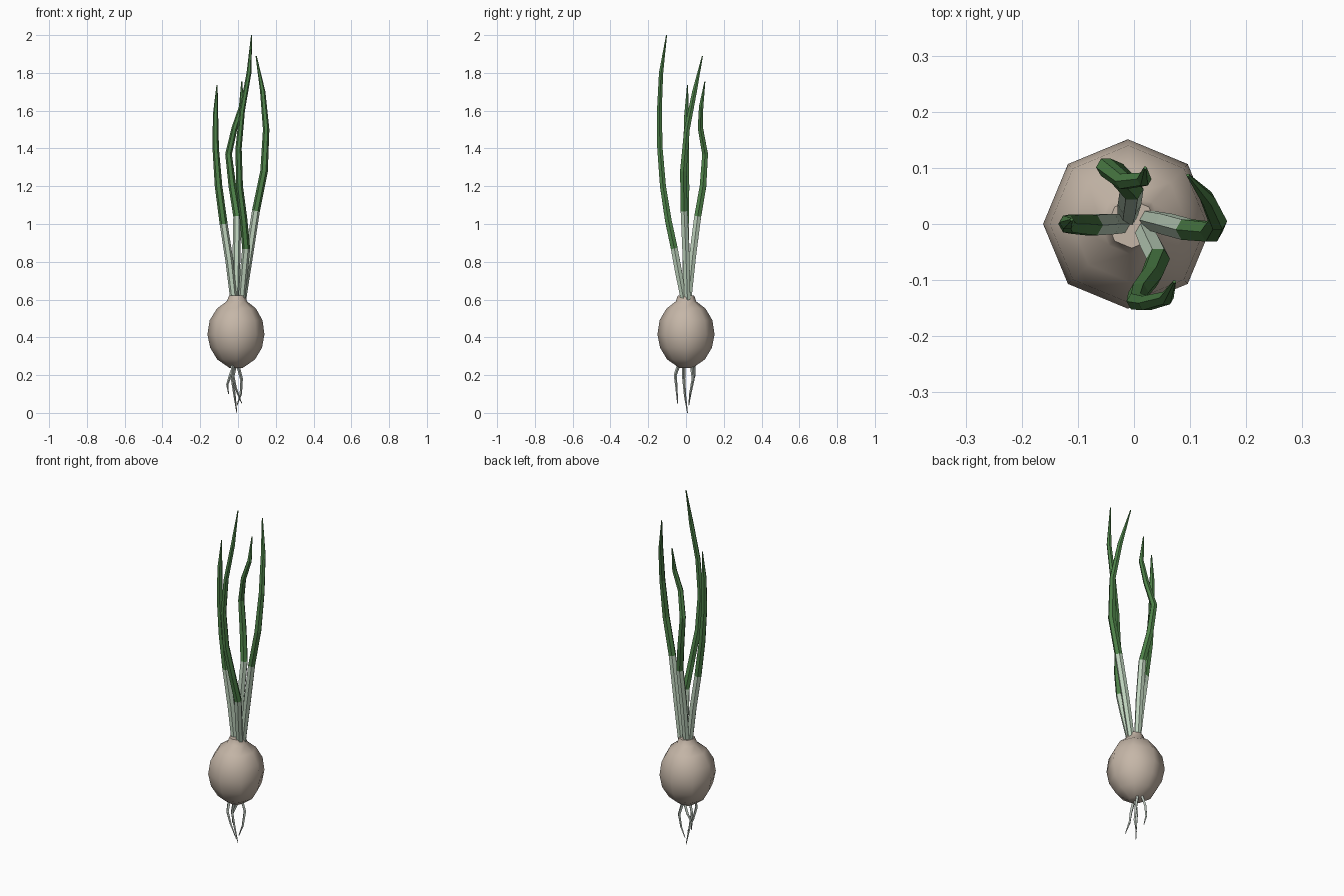
import bpy, bmesh, math
from mathutils import Vector

if "Cube" in bpy.data.objects:
    bpy.data.objects.remove(bpy.data.objects["Cube"])


def material(name, rgb):
    m = bpy.data.materials.new(name)
    m.diffuse_color = (*rgb, 1)
    m.use_nodes = True
    m.node_tree.nodes["Principled BSDF"].inputs["Base Color"].default_value = m.diffuse_color
    return m


SKIN = material("bulb_skin", (0.56, 0.47, 0.39))
PALE = material("pale_stalk", (0.52, 0.65, 0.51))
GREEN = material("leaf_green", (0.075, 0.22, 0.065))
ROOT = material("root_grey", (0.47, 0.52, 0.47))


def finish(bm, name, mats):
    bmesh.ops.recalc_face_normals(bm, faces=bm.faces)
    me = bpy.data.meshes.new(name)
    bm.to_mesh(me)
    bm.free()
    for m in mats:
        me.materials.append(m)
    ob = bpy.data.objects.new(name, me)
    bpy.context.collection.objects.link(ob)
    return ob


def skin_rings(bm, rings):
    n = len(rings[0])
    for a, b in zip(rings, rings[1:]):
        for i in range(n):
            bm.faces.new((a[i], a[(i + 1) % n], b[(i + 1) % n], b[i]))
    bm.faces.new(rings[0])
    bm.faces.new(rings[-1])


def tube(name, path, radii, sides, mats, split=None):
    """Tapered faceted tube; faces at or beyond ring index `split` use the second material."""
    bm = bmesh.new()
    pts = [Vector(p) for p in path]
    rings = []
    for i, p in enumerate(pts):
        d = (pts[min(i + 1, len(pts) - 1)] - pts[max(i - 1, 0)]).normalized()
        u = Vector((0, 1, 0)).cross(d).normalized()
        v = d.cross(u)
        rings.append([bm.verts.new(p + radii[i] * (u * math.cos(t) + v * math.sin(t)))
                      for t in (2 * math.pi * k / sides for k in range(sides))])
    skin_rings(bm, rings)
    if split is not None:
        limit = {v for r in rings[split:] for v in r}
        for f in bm.faces:
            f.material_index = int(all(v in limit for v in f.verts))
    return finish(bm, name, mats)


# Bulb: eight-sided lathe profile (radius, height, x offset)
bm = bmesh.new()
profile = [(0.035, 0.238, -0.01), (0.10, 0.283, -0.01), (0.137, 0.345, -0.01),
           (0.151, 0.415, -0.011), (0.140, 0.49, -0.01), (0.103, 0.553, -0.008),
           (0.054, 0.59, -0.006), (0.043, 0.622, -0.004)]
rings = []
for r, z, cx in profile:
    rings.append([bm.verts.new((cx + r * math.cos(k * math.pi / 4),
                                r * math.sin(k * math.pi / 4), z)) for k in range(8)])
skin_rings(bm, rings)
bulb = finish(bm, "bulb", [SKIN])
bpy.context.view_layer.objects.active = bulb
bulb.select_set(True)
bpy.ops.object.shade_smooth_by_angle(angle=math.radians(50))

# Leaves: pale at the base, green above
leaf_paths = {
    "leaf_left": ([(-0.022, 0, 0.59), (-0.045, 0, 0.8), (-0.076, -0.002, 1.0),
                   (-0.103, 0.0, 1.2), (-0.118, 0.0, 1.4), (-0.119, 0.003, 1.58),
                   (-0.111, 0.008, 1.735)], 2),
    "leaf_front": ([(0.018, -0.01, 0.59), (0.032, -0.04, 0.75), (0.043, -0.062, 0.87),
                    (0.03, -0.094, 1.02), (0.008, -0.122, 1.2), (0.003, -0.138, 1.4),
                    (0.022, -0.141, 1.6), (0.058, -0.132, 1.8), (0.072, -0.103, 2.0)], 2),
    "leaf_right": ([(0.024, 0.008, 0.59), (0.058, 0.0, 0.83), (0.095, -0.01, 1.07),
                    (0.138, -0.014, 1.28), (0.149, 0.005, 1.5), (0.131, 0.045, 1.7),
                    (0.096, 0.087, 1.89)], 2),
    "leaf_back": ([(-0.012, 0.012, 0.59), (-0.008, 0.035, 0.83), (-0.004, 0.062, 1.04),
                   (-0.03, 0.09, 1.2), (-0.05, 0.101, 1.37), (-0.018, 0.076, 1.51),
                   (0.018, 0.08, 1.62), (0.02, 0.1, 1.755)], 2),
}
for name, (path, split) in leaf_paths.items():
    n = len(path)
    radii = [0.018, 0.021, 0.021] + [0.020 - 0.009 * i / (n - 4) for i in range(n - 4)] + [0.003]
    tube(name, path, radii, 6, [PALE, GREEN], split)

# Roots: thin wavy strands under the bulb
root_paths = [
    [(-0.03, -0.04, 0.25), (-0.028, -0.057, 0.2), (-0.012, -0.05, 0.13), (0.02, -0.045, 0.05)],
    [(-0.015, -0.012, 0.25), (-0.03, -0.012, 0.18), (-0.018, -0.005, 0.09), (-0.006, 0.008, 0.0)],
    [(-0.02, 0.04, 0.25), (-0.04, 0.043, 0.2), (-0.057, 0.03, 0.15), (-0.05, 0.02, 0.1)],
    [(0.0, 0.03, 0.25), (0.018, 0.038, 0.18), (0.015, 0.022, 0.1), (-0.005, 0.015, 0.04)],
]
for i, path in enumerate(root_paths):
    tube(f"root_{i + 1}", path, [0.009, 0.008, 0.006, 0.002], 4, [ROOT])
